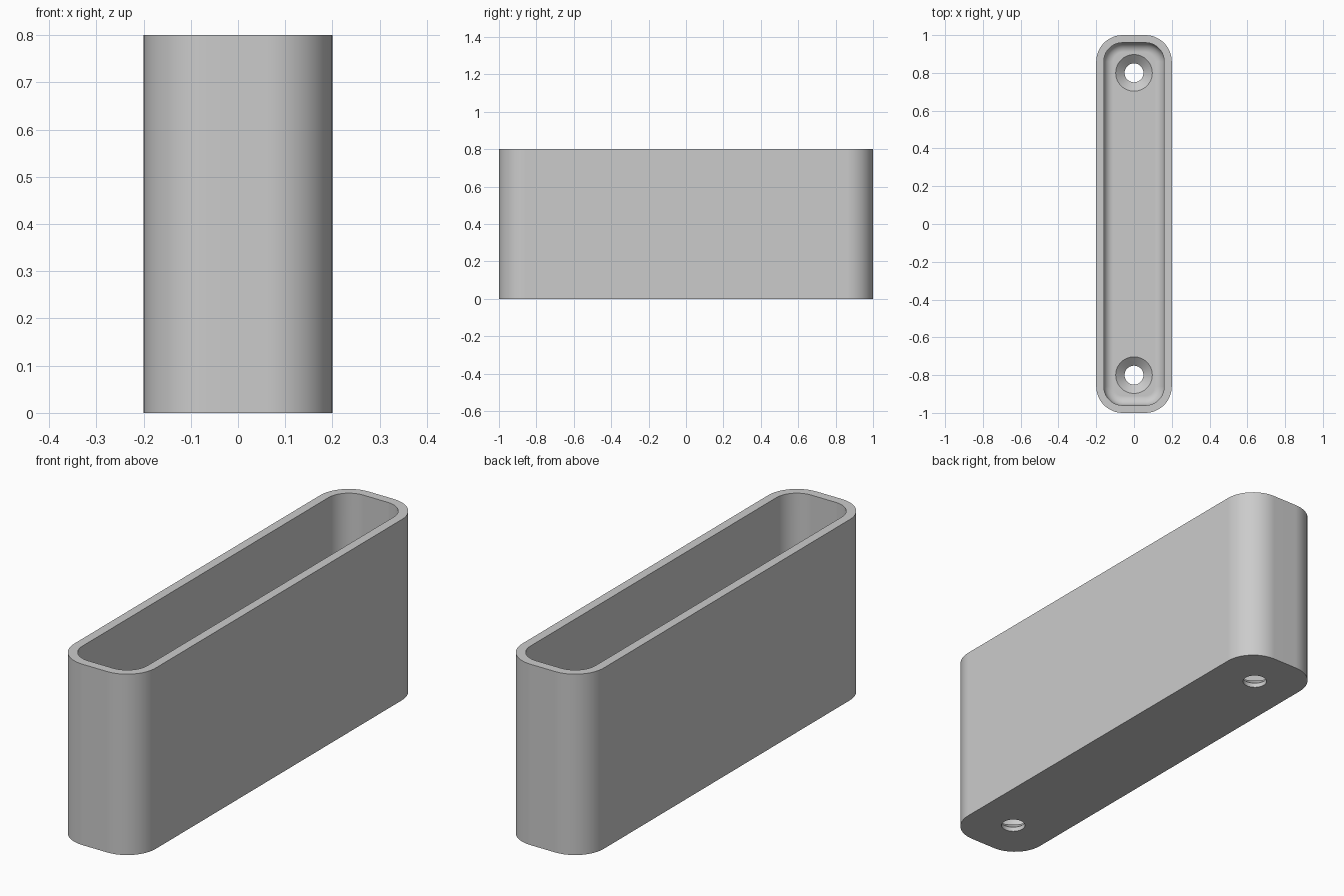
import bpy
import bmesh
from math import sin, cos, pi, radians

cube = bpy.data.objects.get("Cube")
if cube:
    bpy.data.objects.remove(cube)

HALF_X, HALF_Y, HEIGHT = 0.2, 1.0, 0.8
CORNER, WALL, FLOOR, FILLET = 0.14, 0.04, 0.06, 0.05
HOLE_Y, HOLE_R, SINK_R, SINK_DEPTH = 0.8, 0.05, 0.097, 0.04

grey = bpy.data.materials.new("light grey")
grey.use_nodes = True
colour = (0.6, 0.6, 0.6, 1)
grey.diffuse_color = colour
grey.node_tree.nodes["Principled BSDF"].inputs["Base Color"].default_value = colour


def rounded_ring(bm, inset, z, steps=12):
    """Rounded rectangle of vertices, inset from the outer outline."""
    r = CORNER - inset
    cx, cy = HALF_X - CORNER, HALF_Y - CORNER
    ring = []
    for quarter, (sx, sy) in enumerate([(1, 1), (-1, 1), (-1, -1), (1, -1)]):
        for i in range(steps + 1):
            a = (quarter + i / steps) * pi / 2
            ring.append(bm.verts.new((sx * cx + r * cos(a), sy * cy + r * sin(a), z)))
    return ring


def circle_ring(bm, r, y, z, steps=48):
    return [bm.verts.new((r * cos(2 * pi * i / steps), y + r * sin(2 * pi * i / steps), z))
            for i in range(steps)]


def loft(bm, rings):
    """Skin a stack of rings and cap both ends."""
    for a, b in zip(rings, rings[1:]):
        for i in range(len(a)):
            j = (i + 1) % len(a)
            bm.faces.new((a[i], a[j], b[j], b[i]))
    bm.faces.new(rings[0][::-1])
    bm.faces.new(rings[-1])


def make_object(name, bm):
    bmesh.ops.recalc_face_normals(bm, faces=bm.faces)
    mesh = bpy.data.meshes.new(name)
    bm.to_mesh(mesh)
    bm.free()
    obj = bpy.data.objects.new(name, mesh)
    bpy.context.collection.objects.link(obj)
    mesh.materials.append(grey)
    return obj


# Open tray: outer wall, rim, inner wall, then a fillet down to the floor
bm = bmesh.new()
profile = [(0, 0), (0, HEIGHT), (WALL, HEIGHT)]
for i in range(9):
    a = i / 8 * pi / 2
    profile.append((WALL + FILLET * (1 - cos(a)), FLOOR + FILLET * (1 - sin(a))))
loft(bm, [rounded_ring(bm, inset, z) for inset, z in profile])
tray = make_object("tray", bm)

# Countersunk screw holes at both ends of the floor
bm = bmesh.new()
for y in (-HOLE_Y, HOLE_Y):
    loft(bm, [circle_ring(bm, r, y, z) for r, z in (
        (HOLE_R, -0.1), (HOLE_R, FLOOR - SINK_DEPTH), (SINK_R, FLOOR), (SINK_R, FLOOR + 0.1))])
cutter = make_object("screw_hole_cutter", bm)
cutter.hide_render = True

cut = tray.modifiers.new("screw holes", 'BOOLEAN')
cut.operation = 'DIFFERENCE'
cut.solver = 'EXACT'
cut.object = cutter

bpy.ops.object.select_all(action='DESELECT')
tray.select_set(True)
bpy.context.view_layer.objects.active = tray
bpy.ops.object.modifier_apply(modifier=cut.name)
bpy.data.objects.remove(cutter)

# Smooth corners, crisp rims
bpy.ops.object.shade_smooth_by_angle(angle=radians(30))
weighted = tray.modifiers.new("weighted normals", 'WEIGHTED_NORMAL')
weighted.keep_sharp = True
